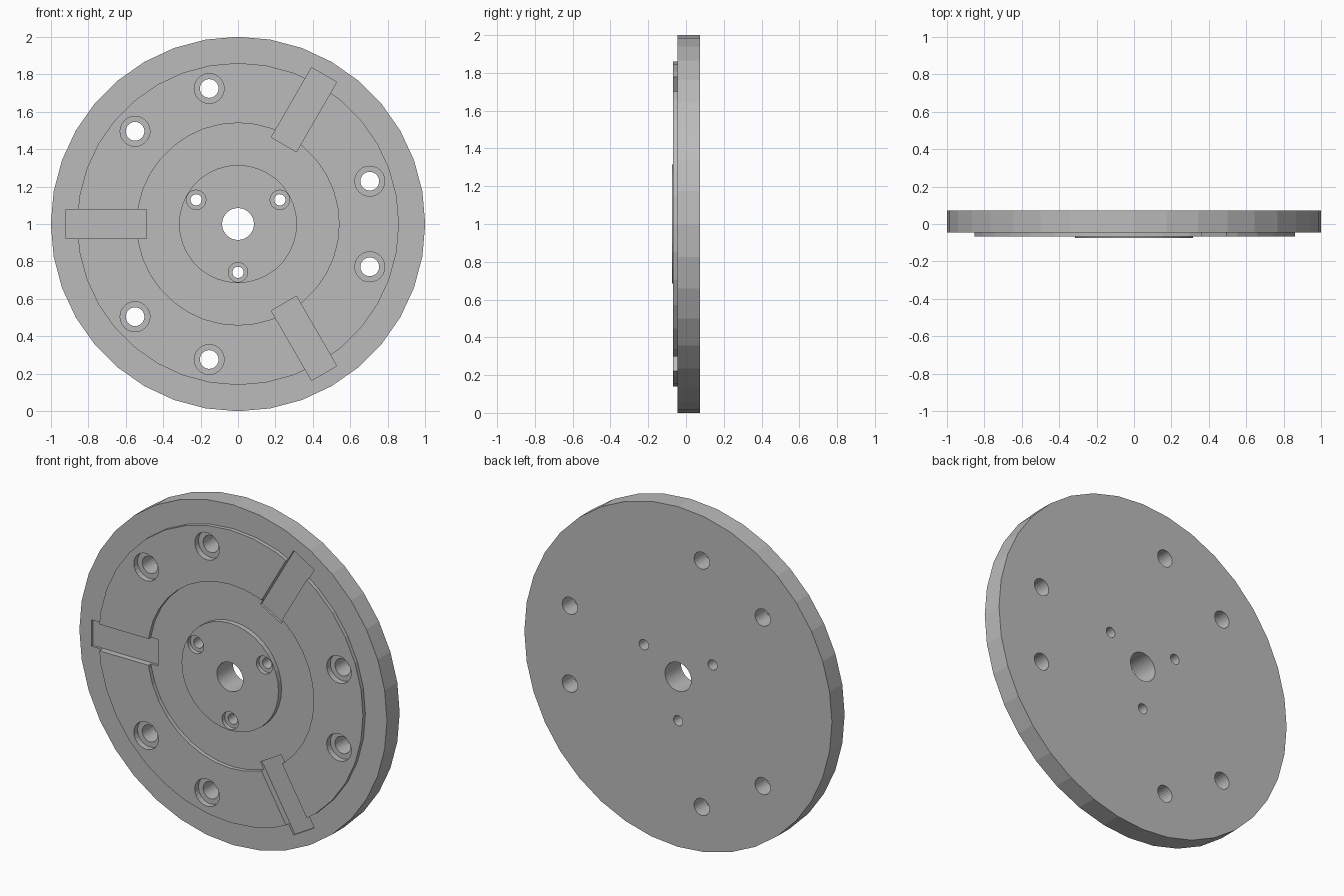
import bpy, bmesh
from math import sin, cos, pi, radians
from mathutils import Matrix, Vector

cube = bpy.data.objects.get("Cube")
if cube:
    bpy.data.objects.remove(cube, do_unlink=True)

# Depth levels along y
BACK, PLATE, RING, HUB, SLOT = 0.073, -0.045, -0.068, -0.074, -0.032
FRONT_CLEAR, BACK_CLEAR = -0.15, 0.15

steel = bpy.data.materials.new("steel_grey")
steel.use_nodes = True
steel.diffuse_color = (0.5, 0.5, 0.5, 1)
steel.node_tree.nodes["Principled BSDF"].inputs["Base Color"].default_value = (0.5, 0.5, 0.5, 1)


def lathe(bm, profile, centre, segments, hollow=False):
    """Turn (radius, y) points about an axis along y; hollow closes the profile."""
    loops = []
    for r, y in profile:
        angles = [2 * pi * i / segments for i in range(segments)]
        loops.append([bm.verts.new((centre.x + r * cos(a), y, centre.z + r * sin(a)))
                      for a in angles])
    pairs = list(zip(loops, loops[1:]))
    if hollow:
        pairs.append((loops[-1], loops[0]))
    else:
        bm.faces.new(loops[0])
        bm.faces.new(loops[-1])
    for a, b in pairs:
        for i in range(segments):
            j = (i + 1) % segments
            bm.faces.new((a[i], a[j], b[j], b[i]))


def finish(bm, name):
    bmesh.ops.recalc_face_normals(bm, faces=bm.faces)
    mesh = bpy.data.meshes.new(name)
    bm.to_mesh(mesh)
    bm.free()
    mesh.materials.append(steel)
    obj = bpy.data.objects.new(name, mesh)
    bpy.context.collection.objects.link(obj)
    return obj


def polar(radius, degrees):
    a = radians(degrees)
    return Vector((radius * cos(a), 0, 1 + radius * sin(a)))


def bolt_hole(bm, centre, hole, bore, face, depth):
    """Through hole with a counterbore sunk from the front."""
    lathe(bm, [(bore, FRONT_CLEAR), (bore, face + depth),
               (hole, face + depth), (hole, BACK_CLEAR)], centre, 24)


# Round plate with a raised ring, raised hub and centre bore
bm = bmesh.new()
lathe(bm, [(0.085, BACK), (1, BACK), (1, PLATE), (0.86, PLATE), (0.86, RING),
           (0.54, RING), (0.54, PLATE), (0.315, PLATE), (0.315, HUB), (0.085, HUB)],
      Vector((0, 0, 1)), 36, hollow=True)
plate = finish(bm, "flange_plate")

# Bolt holes and radial slots, repeated three times around the axis
bm = bmesh.new()
for turn in (60, 180, 300):
    bolt_hole(bm, polar(0.258, turn - 30), 0.03, 0.052, HUB, 0.025)
    for side in (-42, -78):
        bolt_hole(bm, polar(0.74, turn + side), 0.05, 0.08, RING, 0.035)
    depth = SLOT - FRONT_CLEAR
    middle = polar(0.705, turn) + Vector((0, (SLOT + FRONT_CLEAR) / 2, 0))
    bmesh.ops.create_cube(bm, size=1, matrix=Matrix.Translation(middle)
                          @ Matrix.Rotation(radians(-turn), 4, 'Y')
                          @ Matrix.Diagonal((0.43, depth, 0.155, 1)))
cutter = finish(bm, "hole_and_slot_cutter")
cutter.hide_render = True

cut = plate.modifiers.new("cut_holes_and_slots", 'BOOLEAN')
cut.operation = 'DIFFERENCE'
cut.solver = 'EXACT'
cut.object = cutter
bpy.context.view_layer.objects.active = plate
bpy.ops.object.modifier_apply(modifier=cut.name)
bpy.data.objects.remove(cutter, do_unlink=True)
